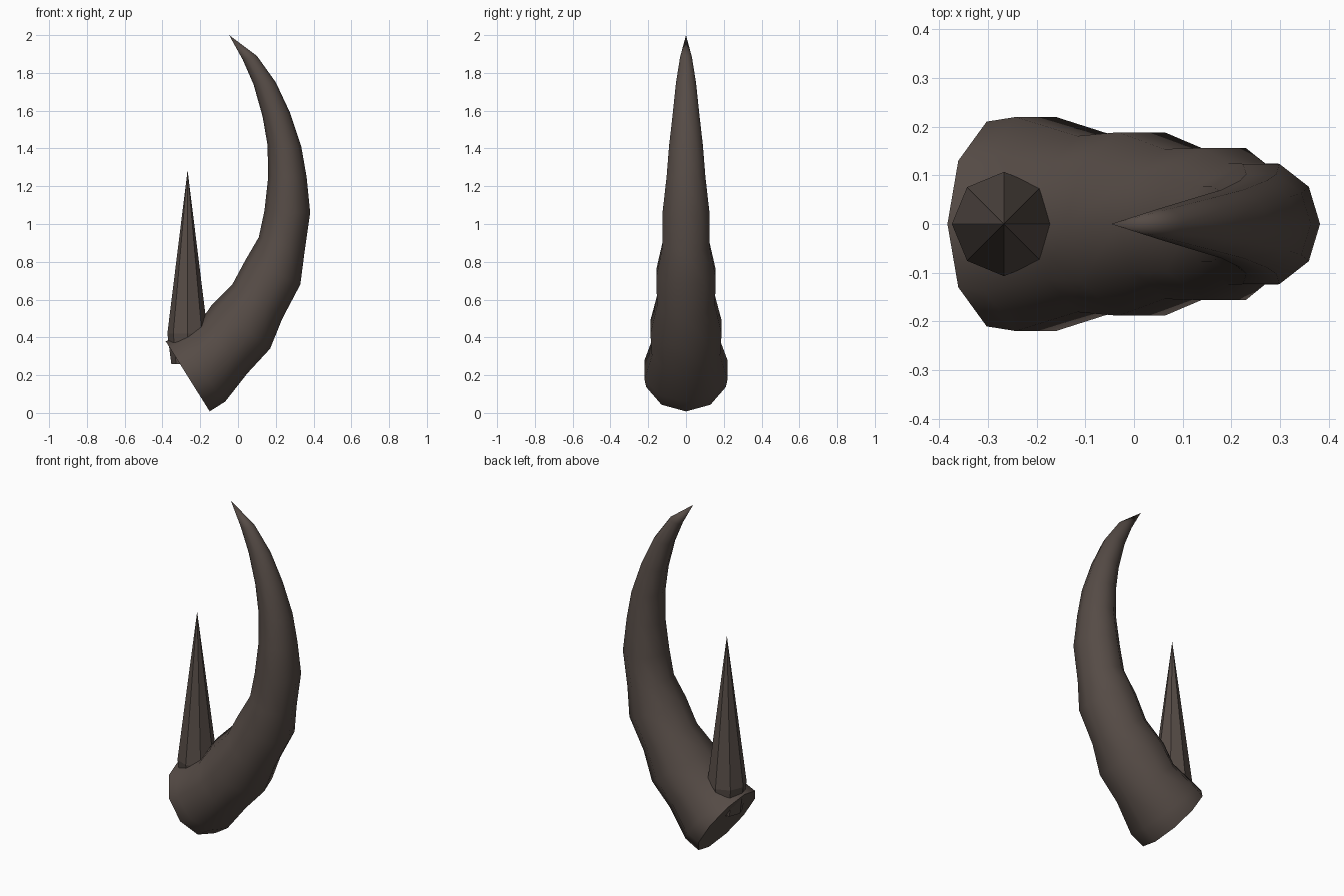
import bpy, bmesh, math

if "Cube" in bpy.data.objects:
    bpy.data.objects.remove(bpy.data.objects["Cube"])

SIDES = 10

horn_mat = bpy.data.materials.new("dark brown horn")
horn_mat.diffuse_color = (0.092, 0.071, 0.061, 1)
horn_mat.use_nodes = True
horn_mat.node_tree.nodes["Principled BSDF"].inputs["Base Color"].default_value = horn_mat.diffuse_color


def finish(name, bm):
    bmesh.ops.recalc_face_normals(bm, faces=bm.faces)
    mesh = bpy.data.meshes.new(name)
    bm.to_mesh(mesh)
    bm.free()
    mesh.materials.append(horn_mat)
    obj = bpy.data.objects.new(name, mesh)
    bpy.context.collection.objects.link(obj)
    return obj


def loft(bm, rings, tip):
    """Bridge rings of vertices, cap the first, close the last to a tip."""
    n = len(rings[0])
    bm.faces.new(rings[0])
    for a, b in zip(rings, rings[1:]):
        for i in range(n):
            j = (i + 1) % n
            bm.faces.new((a[i], a[j], b[j], b[i]))
    for i in range(n):
        bm.faces.new((rings[-1][i], rings[-1][(i + 1) % n], tip))


# Curved horn: inner x, z, outer x, z, and side radius of each swelling or pinch
sections = [
    (-0.383, 0.38, -0.15, 0.008, 0.221),
    (-0.335, 0.395, -0.068, 0.06, 0.231),
    (-0.205, 0.475, 0.05, 0.21, 0.190),
    (-0.14, 0.57, 0.17, 0.34, 0.198),
    (-0.03, 0.68, 0.235, 0.50, 0.162),
    (0.04, 0.81, 0.33, 0.68, 0.164),
    (0.11, 0.93, 0.352, 0.85, 0.131),
    (0.14, 1.07, 0.382, 1.06, 0.130),
    (0.16, 1.25, 0.363, 1.25, 0.108),
    (0.156, 1.42, 0.335, 1.41, 0.094),
    (0.13, 1.57, 0.275, 1.59, 0.074),
    (0.082, 1.74, 0.20, 1.75, 0.056),
    (0.025, 1.87, 0.10, 1.89, 0.033),
]
bm = bmesh.new()
rings = []
for xi, zi, xo, zo, ry in sections:
    ring = []
    for k in range(SIDES):
        a = 2 * math.pi * k / SIDES
        t = (1 - math.cos(a)) / 2
        ring.append(bm.verts.new((xi + (xo - xi) * t, ry * math.sin(a),
                                  zi + (zo - zi) * t)))
    rings.append(ring)
loft(bm, rings, bm.verts.new((-0.047, 0, 2.0)))
horn = finish("curved_horn", bm)
bpy.context.view_layer.objects.active = horn
horn.select_set(True)
bpy.ops.object.shade_smooth_by_angle(angle=math.radians(50))

# Small straight spike, eight flat sides, tapering slightly at its root
bm = bmesh.new()
cx = -0.267
rings = [[bm.verts.new((cx + r * math.cos(k * math.pi / 4),
                        r * math.sin(k * math.pi / 4), z)) for k in range(8)]
         for r, z in ((0.086, 0.258), (0.107, 0.42))]
loft(bm, rings, bm.verts.new((cx, 0, 1.285)))
finish("straight_spike", bm)
